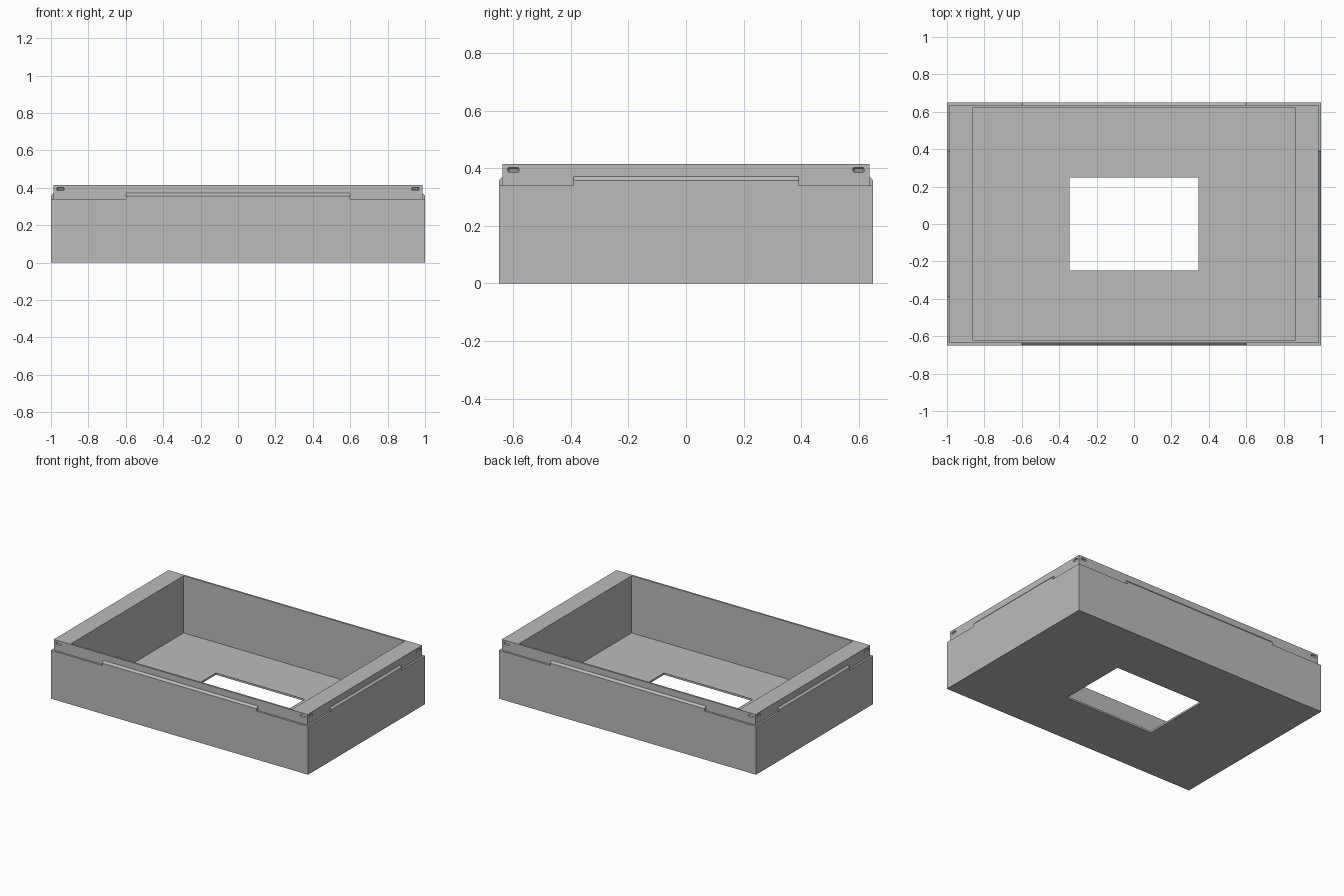
import bpy
import bmesh
from math import pi
from mathutils import Matrix, Vector

if "Cube" in bpy.data.objects:
    bpy.data.objects.remove(bpy.data.objects["Cube"], do_unlink=True)

W, D = 1.0, 0.65            # half width and half depth
STEP = 0.013                # inset of the upper lip
LEDGE, TOP, FLOOR = 0.34, 0.415, 0.013

grey = bpy.data.materials.new("plain grey")
grey.use_nodes = True
colour = (0.5, 0.5, 0.5, 1)
grey.diffuse_color = colour
grey.node_tree.nodes["Principled BSDF"].inputs["Base Color"].default_value = colour


def finish(name, bm):
    bmesh.ops.recalc_face_normals(bm, faces=bm.faces)
    mesh = bpy.data.meshes.new(name)
    bm.to_mesh(mesh)
    bm.free()
    mesh.materials.append(grey)
    obj = bpy.data.objects.new(name, mesh)
    bpy.context.collection.objects.link(obj)
    return obj


def loft(bm, rings, closed):
    """Skin a list of equal rings of points; cap the ends unless closed."""
    loops = [[bm.verts.new(p) for p in ring] for ring in rings]
    pairs = list(zip(loops, loops[1:]))
    if closed:
        pairs.append((loops[-1], loops[0]))
    for a, b in pairs:
        for i in range(len(a)):
            j = (i + 1) % len(a)
            bm.faces.new((a[i], a[j], b[j], b[i]))
    if not closed:
        bm.faces.new(loops[0])
        bm.faces.new(loops[-1])


def rect(hx, hy, z):
    return [(-hx, -hy, z), (hx, -hy, z), (hx, hy, z), (-hx, hy, z)]


# Tray: stepped outside, thick end walls, thin long walls, window in the floor
bm = bmesh.new()
loft(bm, [rect(W, D, 0), rect(W, D, LEDGE),
          rect(W - STEP, D - STEP, LEDGE), rect(W - STEP, D - STEP, TOP),
          rect(0.86, 0.624, TOP), rect(0.86, 0.624, FLOOR),
          rect(0.345, 0.248, FLOOR), rect(0.345, 0.248, 0)], closed=True)
tray = finish("tray", bm)

# The four sides: name, turn about z, distance to outer face, tab half length
sides = [("front", 0, D, 0.60), ("left", pi / 2, W, 0.39),
         ("back", pi, D, 0.60), ("right", -pi / 2, W, 0.39)]

cutter_bm = bmesh.new()
for name, turn, dist, half in sides:
    spin = Matrix.Rotation(turn, 3, "Z")

    # Chamfered tab standing on the ledge
    profile = [(-dist, LEDGE), (-dist, 0.357), (STEP - dist, 0.371), (STEP - dist, LEDGE)]
    bm = bmesh.new()
    loft(bm, [[spin @ Vector((x, y, z)) for y, z in profile]
              for x in (-half, half)], closed=False)
    finish(name + "_tab", bm)

    # Tapered latch slots near both ends of the lip
    centre = (W if dist == D else D) - 0.051
    face = STEP - dist
    for s in (-1, 1):
        rings = []
        for y, hx, hz in ((face - 0.004, 0.025, 0.0105), (face + 0.007, 0.015, 0.004)):
            outline = [(-hx, 0), (-hx * 0.8, -hz), (hx * 0.8, -hz),
                       (hx, 0), (hx * 0.8, hz), (-hx * 0.8, hz)]
            rings.append([spin @ Vector((s * centre + x, y, 0.394 + z))
                          for x, z in outline])
        loft(cutter_bm, rings, closed=False)

cutter = finish("slot_cutter", cutter_bm)
cutter.hide_render = True
cutter.hide_viewport = True
cutter.display_type = "WIRE"
cut = tray.modifiers.new("slots", "BOOLEAN")
cut.operation = "DIFFERENCE"
cut.solver = "EXACT"
cut.object = cutter
